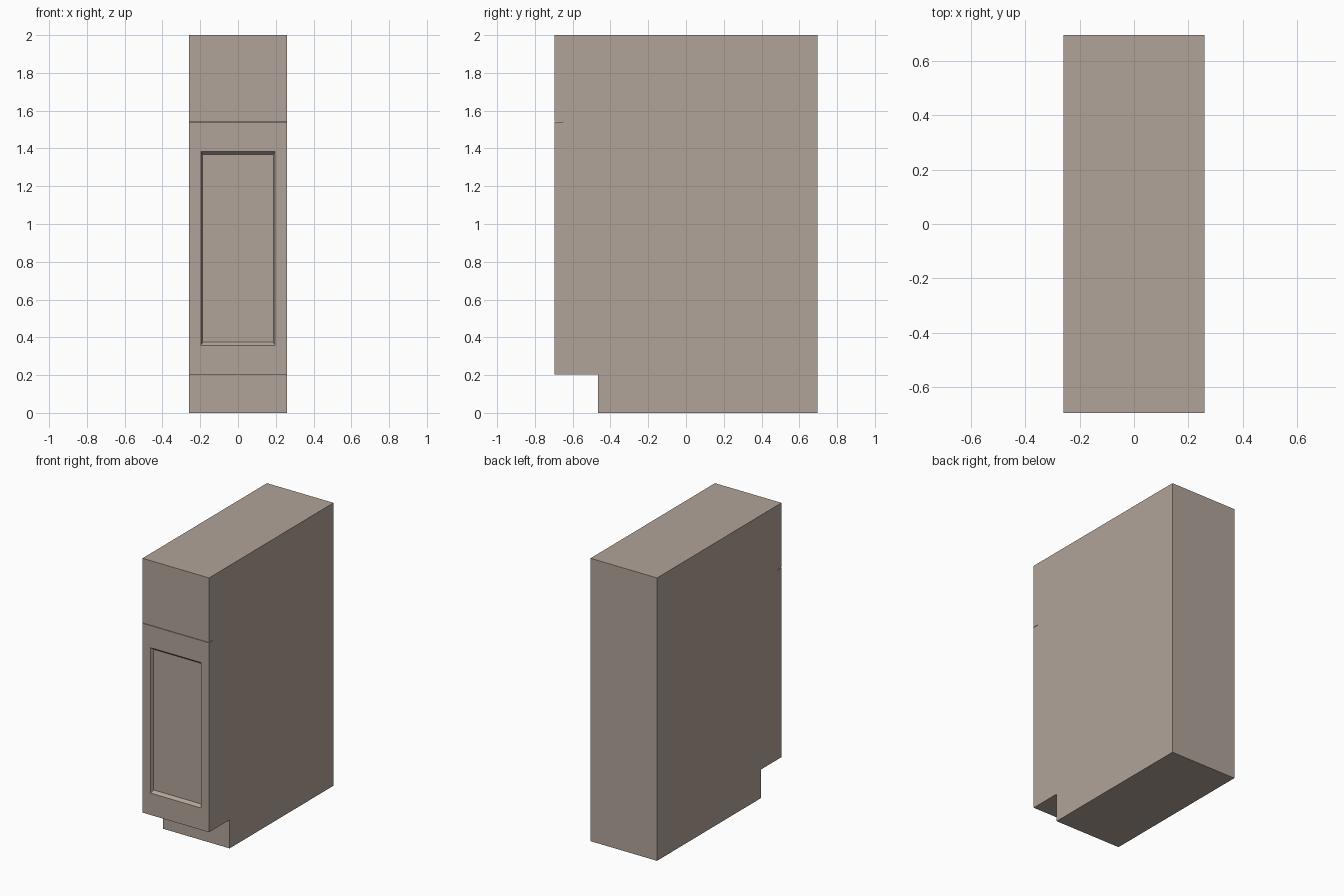
import bpy, bmesh

if "Cube" in bpy.data.objects:
    bpy.data.objects.remove(bpy.data.objects["Cube"])

HALF_W, FRONT, BACK, TOP = 0.26, -0.695, 0.695, 2.0
KICK_Y, KICK_Z = -0.465, 0.202          # toe kick recess
GAP_LOW, GAP_HIGH, GAP_Y = 1.5405, 1.5435, -0.65  # groove between door and drawer

# Cabinet side profile (y, z), with toe kick and groove
profile = [(KICK_Y, 0), (BACK, 0), (BACK, TOP), (FRONT, TOP),
           (FRONT, GAP_HIGH), (GAP_Y, GAP_HIGH), (GAP_Y, GAP_LOW), (FRONT, GAP_LOW),
           (FRONT, KICK_Z), (KICK_Y, KICK_Z)]

bm = bmesh.new()
side = bm.faces.new([bm.verts.new((-HALF_W, y, z)) for y, z in profile])
extruded = bmesh.ops.extrude_face_region(bm, geom=[side], use_keep_orig=True)
new_verts = [v for v in extruded["geom"] if isinstance(v, bmesh.types.BMVert)]
bmesh.ops.translate(bm, verts=new_verts, vec=(2 * HALF_W, 0, 0))
bmesh.ops.recalc_face_normals(bm, faces=bm.faces)


def inset_to(face, half_w, z_low, z_high, y):
    """Inset a front face and fit its inner rectangle to the given bounds."""
    middle = face.calc_center_median().z
    bmesh.ops.inset_individual(bm, faces=[face], thickness=0.01)
    for v in face.verts:
        v.co = (half_w if v.co.x > 0 else -half_w, y,
                z_high if v.co.z > middle else z_low)


# Door: flat frame, then a bevelled step down to the recessed panel
door = next(f for f in bm.faces
            if f.normal.y < -0.9 and 0.5 < f.calc_center_median().z < 1.2)
inset_to(door, 0.197, 0.357, 1.385, FRONT)
inset_to(door, 0.187, 0.374, 1.368, FRONT + 0.02)
bmesh.ops.recalc_face_normals(bm, faces=bm.faces)

mesh = bpy.data.meshes.new("cabinet_body")
bm.to_mesh(mesh)
bm.free()
bpy.context.collection.objects.link(bpy.data.objects.new("cabinet_body", mesh))

# Warm taupe paint
paint = bpy.data.materials.new("taupe_paint")
paint.diffuse_color = (0.44, 0.37, 0.32, 1)
paint.use_nodes = True
paint.node_tree.nodes["Principled BSDF"].inputs["Base Color"].default_value = paint.diffuse_color
mesh.materials.append(paint)
